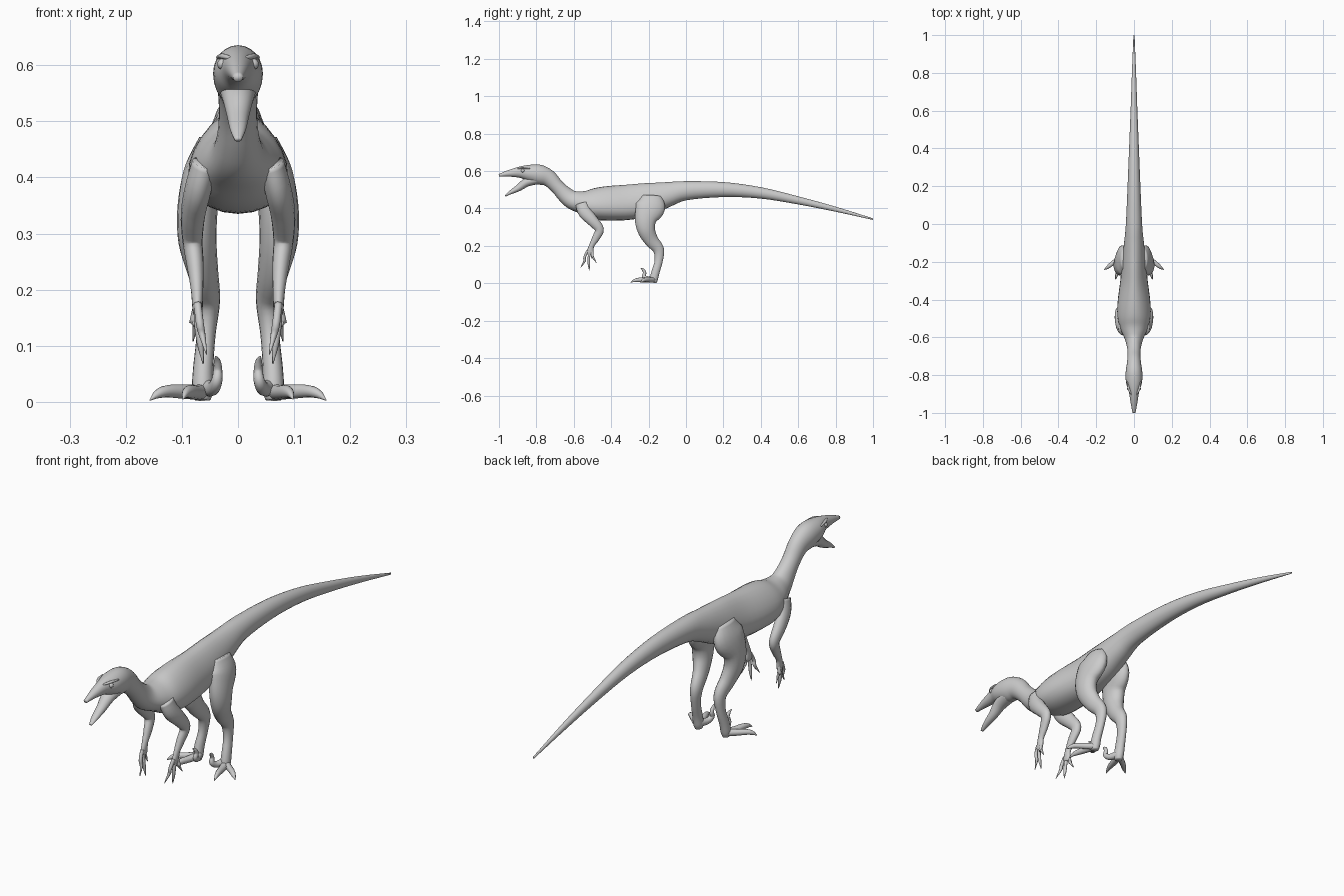
import bpy, bmesh, math
from mathutils import Vector


def spline(rows, steps):
    """Catmull-Rom interpolation of number rows."""
    out = []
    n = len(rows)
    for i in range(n - 1):
        a, b, c, d = rows[max(i - 1, 0)], rows[i], rows[i + 1], rows[min(i + 2, n - 1)]
        for s in range(steps):
            t = s / steps
            out.append([0.5 * (2 * q + (r - p) * t + (2 * p - 5 * q + 4 * r - u) * t * t
                               + (3 * q - p - 3 * r + u) * t ** 3)
                        for p, q, r, u in zip(a, b, c, d)])
    out.append(list(rows[-1]))
    return out


def loft(name, rows, mirror=True, seg=16, steps=4, pear=None):
    """Elliptical tube; each row is x, y, z, half width, half depth."""
    rows = spline(rows, steps)
    pts = [Vector(r[:3]) for r in rows]
    bm = bmesh.new()
    rings = []
    for i, r in enumerate(rows):
        t = (pts[min(i + 1, len(pts) - 1)] - pts[max(i - 1, 0)]).normalized()
        side = (Vector((1, 0, 0)) - t * t.x).normalized()
        up = t.cross(side)
        k = pear(r[1]) if pear else 0
        w, h = max(r[3], 0.001), max(r[4], 0.001)
        ring = []
        for j in range(seg):
            a = 2 * math.pi * j / seg
            ring.append(bm.verts.new(pts[i] + side * w * math.cos(a) * (1 - k * math.sin(a))
                                     + up * h * math.sin(a)))
        rings.append(ring)
    for p, q in zip(rings, rings[1:]):
        for j in range(seg):
            bm.faces.new((p[j], p[(j + 1) % seg], q[(j + 1) % seg], q[j]))
    bm.faces.new(rings[0])
    bm.faces.new(rings[-1])
    return finish(name, bm, mirror)


def finish(name, bm, mirror):
    bmesh.ops.recalc_face_normals(bm, faces=bm.faces)
    for f in bm.faces:
        f.smooth = True
    me = bpy.data.meshes.new(name)
    bm.to_mesh(me)
    bm.free()
    ob = bpy.data.objects.new(name, me)
    bpy.context.collection.objects.link(ob)
    if mirror:
        ob.modifiers.new("Mirror", 'MIRROR').use_axis[0] = True
    return ob


# Tail, torso, neck, skull and upper jaw in one skin: y, z, half width, half height
body = [(1.0, .343, .003, .004), (.8, .396, .011, .013), (.6, .443, .018, .021),
        (.4, .483, .026, .030), (.2, .501, .034, .040), (0, .495, .043, .051),
        (-.1, .475, .052, .067), (-.2, .450, .062, .087), (-.3, .434, .070, .094),
        (-.42, .427, .085, .092), (-.5, .425, .085, .082), (-.56, .433, .068, .060),
        (-.61, .447, .047, .050), (-.65, .477, .037, .043), (-.69, .518, .034, .038),
        (-.735, .562, .037, .045), (-.785, .581, .044, .053), (-.84, .590, .042, .044),
        (-.885, .594, .028, .031), (-.945, .588, .018, .018), (-1.0, .577, .008, .007)]
loft("body", [(0,) + r for r in body], mirror=False, seg=24,
     pear=lambda y: .28 * max(0, 1 - abs(y + .33) / .33) ** .5)

# Open lower jaw
loft("lower_jaw", [(0, -.79, .556, .034, .025), (0, -.85, .541, .028, .024),
                   (0, -.895, .510, .020, .018), (0, -.94, .485, .014, .010),
                   (0, -.967, .467, .006, .004)], mirror=False)

# Eyes and brow ridges
bm = bmesh.new()
bmesh.ops.create_uvsphere(bm, u_segments=16, v_segments=10, radius=.010)
bmesh.ops.translate(bm, verts=bm.verts, vec=(.027, -.872, .602))
finish("eye", bm, True)
loft("brow", [(.012, -.905, .612, .003, .003), (.027, -.875, .616, .006, .005),
              (.036, -.835, .614, .003, .003)], seg=10)

# Arms with three clawed fingers
loft("arm", [(.058, -.555, .425, .024, .036), (.071, -.54, .38, .024, .036),
             (.080, -.50, .335, .022, .030), (.081, -.463, .288, .018, .024),
             (.076, -.482, .242, .015, .020), (.073, -.505, .20, .011, .014),
             (.072, -.513, .165, .009, .019), (.071, -.516, .152, .006, .014)])
for x, y, z in ((.056, -.563, .085), (.062, -.517, .068), (.080, -.478, .108)):
    mx, my = (x + .072) / 2, (y - .513) / 2
    loft("finger", [(.072, (y - .513 * 3) / 4, .175, .007, .008),
                    (mx + .004, my - .004, .14, .007, .007),
                    (mx, my - .004, z + .035, .006, .007),
                    (x, y, z, .001, .001)], seg=10)

# Hind legs from hip to heel
loft("hind_leg", [(.045, -.185, .465, .025, .055), (.060, -.19, .41, .036, .080),
                  (.072, -.215, .345, .036, .060), (.072, -.212, .285, .034, .048),
                  (.062, -.185, .23, .027, .038), (.054, -.147, .18, .022, .030),
                  (.057, -.146, .12, .017, .022), (.062, -.163, .06, .018, .022),
                  (.063, -.172, .022, .019, .022), (.063, -.174, .003, .014, .017)], seg=18)

# Two walking toes and the raised sickle claw
loft("outer_toe", [(.062, -.168, .018, .014, .014), (.092, -.190, .018, .012, .013),
                   (.125, -.217, .019, .011, .011), (.143, -.232, .014, .008, .008),
                   (.157, -.242, .003, .001, .001)], seg=12)
loft("middle_toe", [(.062, -.165, .018, .015, .015), (.075, -.21, .017, .014, .013),
                    (.086, -.25, .018, .011, .012), (.093, -.275, .015, .007, .008),
                    (.098, -.295, .005, .001, .001)], seg=12)
loft("sickle_toe", [(.058, -.17, .026, .014, .016), (.045, -.205, .024, .012, .013),
                    (.038, -.225, .037, .010, .011), (.036, -.221, .056, .008, .009),
                    (.037, -.229, .072, .006, .007), (.040, -.243, .081, .001, .001)], seg=12)
